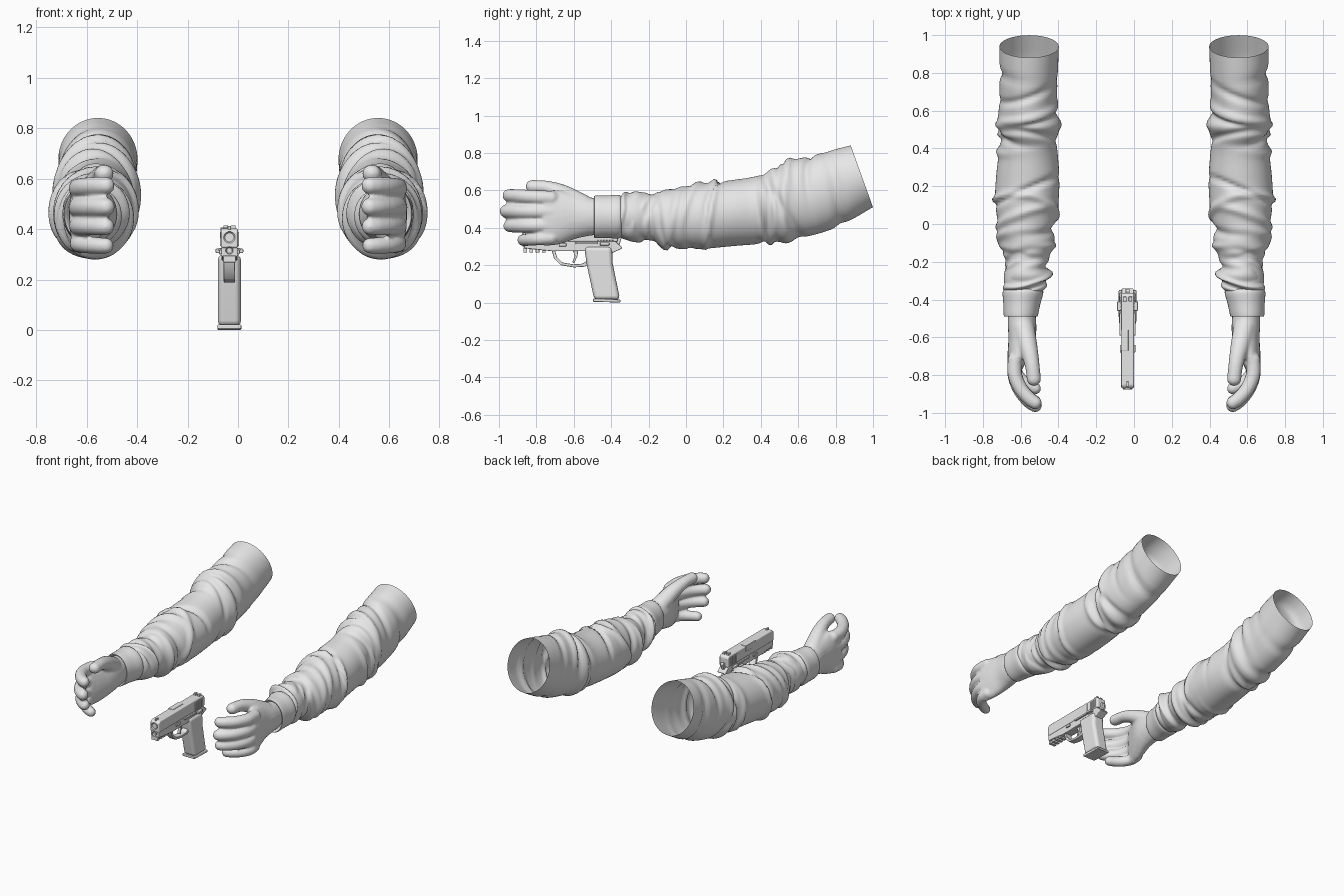
import bpy, bmesh, math, random
from mathutils import Vector, Matrix

random.seed(7)
GUN_X = -0.034

if "Cube" in bpy.data.objects:
    bpy.data.objects.remove(bpy.data.objects["Cube"], do_unlink=True)

grey = bpy.data.materials.new("plain grey")
grey.use_nodes = True
grey.diffuse_color = (0.8, 0.8, 0.8, 1)
grey.node_tree.nodes["Principled BSDF"].inputs["Base Color"].default_value = (0.8, 0.8, 0.8, 1)


def finish(name, bm):
    mesh = bpy.data.meshes.new(name)
    bmesh.ops.recalc_face_normals(bm, faces=bm.faces)
    bm.to_mesh(mesh)
    bm.free()
    mesh.shade_smooth()
    mesh.materials.append(grey)
    obj = bpy.data.objects.new(name, mesh)
    bpy.context.collection.objects.link(obj)
    return obj


def mirror(obj):
    mod = obj.modifiers.new("both sides", "MIRROR")
    mod.use_mirror_merge = False


def spline(rows, steps):
    """Smooth path through rows of any length."""
    pts = [Vector(r) for r in rows]
    pts = [pts[0] * 2 - pts[1]] + pts + [pts[-1] * 2 - pts[-2]]
    out = []
    for a, b, c, d in zip(pts, pts[1:], pts[2:], pts[3:]):
        for i in range(steps):
            t = i / steps
            out.append((b * 2 + (c - a) * t + (a * 2 - b * 5 + c * 4 - d) * t ** 2
                        + (b * 3 - a - c * 3 + d) * t ** 3) / 2)
    return out + [pts[-2]]


def cloth_tube(name, rows, steps, folds=(), sides=64):
    """Loft of ovals; each row is y, low z, high z, low x, high x."""
    bm = bmesh.new()
    rings = []
    for y, z0, z1, x0, x1 in spline(rows, steps):
        s = min(max((y - 0.25) / 0.65, 0), 1)
        tilt = 0.36 * s * s * (3 - 2 * s)
        ring = []
        for k in range(sides):
            a = math.tau * k / sides
            puff = 0
            for fy, lean, phase, amp, width in folds:
                off = (y - fy - lean * math.sin(a - phase)) / width
                if abs(off) < 3:
                    puff += amp * math.exp(-off * off) * (0.5 + 0.5 * math.cos(a - phase)) ** 1.5
            puff = max(-0.022, min(0.016, puff))
            dx = ((x1 - x0) / 2 + puff) * math.cos(a)
            dz = ((z1 - z0) / 2 + puff) * math.sin(a)
            ring.append(bm.verts.new(((x0 + x1) / 2 + dx, y - tilt * dz, (z0 + z1) / 2 + dz)))
        rings.append(ring)
    for lower, upper in zip(rings, rings[1:]):
        for k in range(sides):
            j = (k + 1) % sides
            bm.faces.new((lower[k], lower[j], upper[j], upper[k]))
    mirror(finish(name, bm))


# One unit ball, copied for every bead
ball = bmesh.new()
bmesh.ops.create_icosphere(ball, subdivisions=3, radius=1)
ball_points = [v.co.copy() for v in ball.verts]
ball_faces = [[v.index for v in f.verts] for f in ball.faces]
ball.free()


def beads(bm, rows, steps):
    """Closely spaced ellipsoids: x, y, z and the three radii."""
    for x, y, z, rx, ry, rz in spline(rows, steps):
        verts = [bm.verts.new((x + rx * p.x, y + ry * p.y, z + rz * p.z)) for p in ball_points]
        for face in ball_faces:
            bm.faces.new([verts[i] for i in face])


def plate(name, outline, width, bevel=0.004, x=0.0):
    """Side outline (y, z) given a width across x."""
    bm = bmesh.new()
    verts = [bm.verts.new((GUN_X + x - width / 2, y, z)) for y, z in outline]
    face = bm.faces.new(verts)
    new = bmesh.ops.extrude_face_region(bm, geom=[face], use_keep_orig=True)["geom"]
    bmesh.ops.translate(bm, vec=(width, 0, 0),
                        verts=[v for v in new if isinstance(v, bmesh.types.BMVert)])
    mod = finish(name, bm).modifiers.new("soft edges", "BEVEL")
    mod.width, mod.segments, mod.harden_normals = bevel, 3, True


def block(name, y0, y1, z0, z1, width, bevel=0.002, x=0.0):
    plate(name, [(y0, z0), (y1, z0), (y1, z1), (y0, z1)], width, bevel, x)


def round_end(name, y, z, radius):
    """Short hollow-faced barrel pointing forward."""
    bm = bmesh.new()
    place = Matrix.Translation((GUN_X, y, z)) @ Matrix.Rotation(math.pi / 2, 4, "X")
    bmesh.ops.create_cone(bm, cap_ends=True, segments=24, radius1=radius, radius2=radius,
                          depth=0.012, matrix=place)
    front = min(bm.faces, key=lambda f: f.calc_center_median().y)
    bmesh.ops.inset_individual(bm, faces=[front], thickness=radius * 0.3)
    bmesh.ops.translate(bm, vec=(0, 0.008, 0), verts=front.verts)
    for edge in bm.edges:
        edge.smooth = edge.calc_face_angle(0) < 0.6
    finish(name, bm)


# Sleeves: leaning creases gather above the cuff and around the elbow
creases = []
for middle, spread, count in ((-0.2, 0.14, 13), (0.08, 0.12, 5), (0.5, 0.1, 9), (0.75, 0.08, 2)):
    for i in range(count):
        creases.append((middle + spread * (2 * (i + 0.5) / count - 1),
                        random.uniform(-0.09, 0.09), random.uniform(0, math.tau),
                        random.choice((-0.024, -0.018, 0.018, 0.022)),
                        random.uniform(0.014, 0.03)))
cloth_tube("sleeves", [
    (-0.37, 0.36, 0.56, -0.68, -0.5), (-0.33, 0.335, 0.595, -0.705, -0.46),
    (-0.27, 0.32, 0.6, -0.71, -0.445), (-0.19, 0.31, 0.6, -0.695, -0.445),
    (-0.1, 0.295, 0.605, -0.71, -0.425), (0.0, 0.285, 0.62, -0.72, -0.415),
    (0.12, 0.29, 0.64, -0.735, -0.4), (0.25, 0.302, 0.655, -0.73, -0.395),
    (0.4, 0.315, 0.68, -0.715, -0.405), (0.52, 0.335, 0.735, -0.72, -0.4),
    (0.63, 0.36, 0.765, -0.715, -0.41), (0.75, 0.405, 0.79, -0.712, -0.405),
    (0.94, 0.51, 0.84, -0.712, -0.398)], 9, creases)
cloth_tube("cuffs", [
    (-0.47, 0.37, 0.55, -0.67, -0.53), (-0.49, 0.352, 0.566, -0.684, -0.514),
    (-0.48, 0.345, 0.572, -0.69, -0.508), (-0.42, 0.345, 0.572, -0.692, -0.495),
    (-0.36, 0.343, 0.576, -0.695, -0.48), (-0.34, 0.36, 0.56, -0.68, -0.5)], 5)

# Pistol slide with sights, port and grip serrations
plate("slide", [(-0.87, 0.325), (-0.87, 0.39), (-0.855, 0.403), (-0.38, 0.403),
                (-0.365, 0.39), (-0.365, 0.325)], 0.068, 0.008)
block("front_sight", -0.86, -0.835, 0.398, 0.413, 0.012)
for side in (-1, 1):
    block("rear_sight", -0.41, -0.385, 0.398, 0.415, 0.018, 0.002, side * 0.015)
    for i in range(6):
        block("slide_serration", -0.475 + i * 0.016, -0.467 + i * 0.016, 0.333, 0.388,
              0.005, 0.001, side * 0.035)
    block("slide_lever", -0.59, -0.47, 0.312, 0.325, 0.012, 0.003, side * 0.037)
    block("safety_lever", -0.46, -0.41, 0.305, 0.322, 0.022, 0.004, side * 0.044)
    block("takedown_lever", -0.68, -0.64, 0.3, 0.318, 0.01, 0.003, side * 0.036)
block("ejection_port", -0.67, -0.56, 0.365, 0.406, 0.04, 0.003, -0.016)
round_end("muzzle", -0.87, 0.367, 0.023)
round_end("recoil_rod", -0.868, 0.315, 0.015)

# Pistol frame, accessory rail and hammer
plate("frame", [(-0.865, 0.328), (-0.865, 0.29), (-0.72, 0.275), (-0.54, 0.275), (-0.4, 0.262),
                (-0.34, 0.29), (-0.345, 0.3), (-0.38, 0.328)], 0.064, 0.005)
for i in range(4):
    block("rail_tooth", -0.87 + i * 0.033, -0.85 + i * 0.033, 0.268, 0.295, 0.05)
plate("hammer", [(-0.38, 0.31), (-0.355, 0.31), (-0.343, 0.35), (-0.355, 0.36), (-0.38, 0.345)], 0.022)

# Grip, magazine base, trigger and guard
plate("grip", [(-0.49, 0.014), (-0.53, 0.2), (-0.545, 0.3), (-0.395, 0.3),
               (-0.392, 0.21), (-0.352, 0.014)], 0.092, 0.024)
plate("magazine_base", [(-0.497, 0.004), (-0.497, 0.022), (-0.35, 0.016), (-0.35, 0.0)], 0.094, 0.005)
plate("trigger", [(-0.61, 0.29), (-0.595, 0.25), (-0.608, 0.215), (-0.598, 0.21),
                  (-0.58, 0.25), (-0.575, 0.29)], 0.02, 0.003)
guard = [(-0.72, 0.285), (-0.705, 0.235), (-0.67, 0.2), (-0.6, 0.188), (-0.54, 0.192), (-0.515, 0.21)]
inner = [(-0.615 + (y + 0.615) * 0.83, 0.285 + (z - 0.285) * 0.83) for y, z in guard]
plate("trigger_guard", guard + inner[::-1], 0.045, 0.004)

# Hands: palm, curled fingers and thumb fused into one skin
skin = bmesh.new()
beads(skin, [
    (-0.595, -0.42, 0.457, 0.07, 0.03, 0.095), (-0.593, -0.52, 0.46, 0.077, 0.03, 0.105),
    (-0.593, -0.6, 0.462, 0.073, 0.04, 0.125), (-0.61, -0.68, 0.455, 0.06, 0.04, 0.145),
    (-0.626, -0.75, 0.45, 0.043, 0.03, 0.15)], 6)
for z_root, z_tip, tip, r in ((0.558, 0.572, -0.985, 0.038), (0.485, 0.488, -1.0, 0.039),
                              (0.413, 0.41, -0.98, 0.037), (0.345, 0.334, -0.905, 0.034)):
    reach = tip + r + 0.72
    beads(skin, [(x, -0.72 + reach * f, z_root + (z_tip - z_root) * f, r * s, r * s, r * s)
                 for x, f, s in ((-0.63, 0, 1.05), (-0.63, 0.35, 1.02),
                                 (-0.6, 0.67, 1), (-0.555, 0.9, 0.97), (-0.523, 1, 0.92))], 5)
beads(skin, [(-0.585, -0.55, 0.52, 0.06, 0.05, 0.06), (-0.56, -0.65, 0.58, 0.05, 0.04, 0.048),
             (-0.54, -0.74, 0.613, 0.04, 0.04, 0.038), (-0.53, -0.82, 0.62, 0.038, 0.038, 0.036)], 6)
hands = finish("hands", skin)
fuse = hands.modifiers.new("fuse", "REMESH")
fuse.mode, fuse.voxel_size, fuse.use_smooth_shade = "VOXEL", 0.008, True
relax = hands.modifiers.new("relax", "SMOOTH")
relax.factor, relax.iterations = 0.5, 5
mirror(hands)
